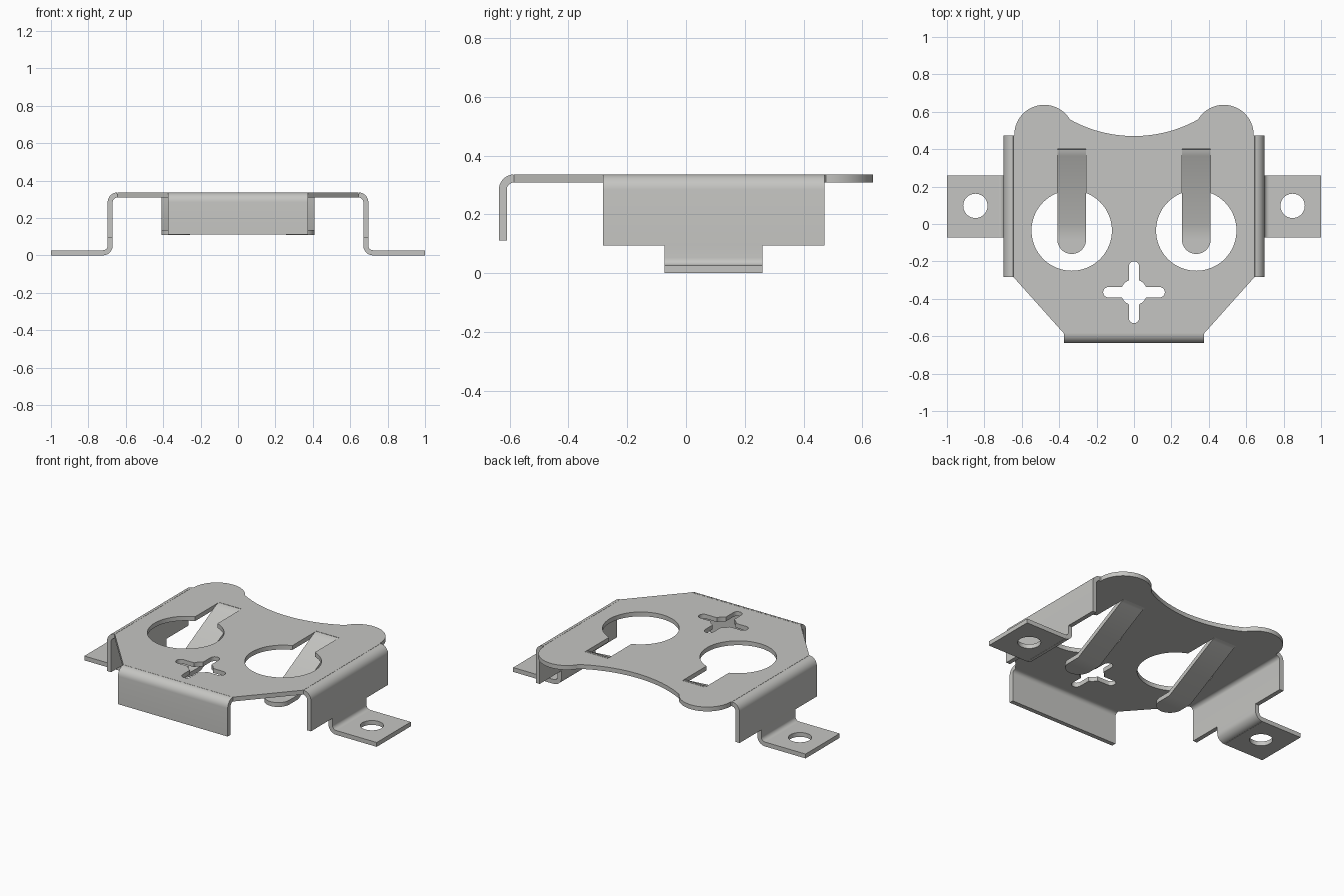
import bpy, bmesh, math
from math import sin, cos, radians

if "Cube" in bpy.data.objects:
    bpy.data.objects.remove(bpy.data.objects["Cube"], do_unlink=True)

T = 0.027                 # sheet thickness
MID = 0.336 - T / 2       # mid-height of the top plate
R = 0.0385                # centreline bend radius

steel = bpy.data.materials.new("grey steel")
steel.use_nodes = True
COLOR = (0.56, 0.56, 0.54, 1)
steel.diffuse_color = COLOR
steel.node_tree.nodes["Principled BSDF"].inputs["Base Color"].default_value = COLOR


def arc(cx, cy, r, a0, a1, n):
    """Points on a circle from angle a0 to a1 (degrees)."""
    angles = [radians(a0 + (a1 - a0) * i / n) for i in range(n + 1)]
    return [(cx + r * cos(a), cy + r * sin(a)) for a in angles]


def finish(ob, mirror):
    """Apply modifiers, weld, colour and shade one part."""
    bpy.context.collection.objects.link(ob)
    if mirror:
        ob.modifiers.new("Mirror", 'MIRROR').use_mirror_merge = False
    bpy.ops.object.select_all(action='DESELECT')
    ob.select_set(True)
    bpy.context.view_layer.objects.active = ob
    bpy.ops.object.convert(target='MESH')
    ob = bpy.context.view_layer.objects.active
    bm = bmesh.new()
    bm.from_mesh(ob.data)
    bmesh.ops.remove_doubles(bm, verts=bm.verts, dist=0.0001)
    bmesh.ops.recalc_face_normals(bm, faces=bm.faces)
    bm.to_mesh(ob.data)
    bm.free()
    ob.data.materials.clear()
    ob.data.materials.append(steel)
    bpy.ops.object.shade_smooth_by_angle(angle=radians(30))


def flat_sheet(name, outlines, z, mirror=False):
    """Flat sheet from an outer outline followed by hole outlines."""
    cu = bpy.data.curves.new(name, 'CURVE')
    cu.dimensions = '2D'
    cu.fill_mode = 'BOTH'
    cu.extrude = T / 2
    for pts in outlines:
        sp = cu.splines.new('POLY')
        sp.points.add(len(pts) - 1)
        for p, (x, y) in zip(sp.points, pts):
            p.co = (x, y, 0, 1)
        sp.use_cyclic_u = True
    ob = bpy.data.objects.new(name, cu)
    ob.location.z = z
    finish(ob, mirror)


def bent_strip(name, rows, mirror=False):
    """Bent sheet from rows of point pairs, thickened about its middle."""
    bm = bmesh.new()
    prev = None
    for a, b in rows:
        pair = bm.verts.new(a), bm.verts.new(b)
        if prev:
            bm.faces.new((prev[0], prev[1], pair[1], pair[0]))
        prev = pair
    bmesh.ops.recalc_face_normals(bm, faces=bm.faces)
    me = bpy.data.meshes.new(name)
    bm.to_mesh(me)
    bm.free()
    ob = bpy.data.objects.new(name, me)
    mod = ob.modifiers.new("Solidify", 'SOLIDIFY')
    mod.thickness = T
    mod.offset = 0
    mod.use_even_offset = True
    finish(ob, mirror)


# Top plate: rear lobes, scooped rear edge, chamfered front corners
right = [(0.375, -0.585), (0.645, -0.283), (0.645, 0.472)]
right += arc(0.48, 0.477, 0.16, 0, 149, 24)
half = math.degrees(math.asin(0.343 / 0.705))
scoop = arc(0, 0.47 + 0.705, 0.705, -90 + half, -90 - half, 24)[1:-1]
outline = right + scoop + [(-x, y) for x, y in reversed(right)]

# Keyhole openings: round hole joined to the slot the tongue is cut from
TX, TW = 0.333, 0.077
gap = math.degrees(math.asin(TW / 0.215))
keyhole = arc(TX, -0.035, 0.215, 90 + gap, 450 - gap, 56)
keyhole += [(TX + TW, 0.4), (TX - TW, 0.4)]

# Cross-shaped opening with rounded arms and a round centre
arm = arc(0.137, 0, 0.028, -90, 90, 10) + arc(0, 0, 0.07, 23.6, 66.4, 5)
cross = []
for k in range(4):
    c, s = cos(k * math.pi / 2), sin(k * math.pi / 2)
    cross += [(x * c - y * s, x * s + y * c - 0.365) for x, y in arm]

flat_sheet("top_plate",
           [outline, keyhole, [(-x, y) for x, y in keyhole], cross], MID)

# Front flange bent down from the plate
path = arc(-0.585, MID - R, R, 90, 180, 8) + [(-0.585 - R, 0.112)]
bent_strip("front_flange",
           [((-0.375, y, z), (0.375, y, z)) for y, z in path])

# Side walls bent down from the plate
WALL = 0.645 + R
path = arc(0.645, MID - R, R, 90, 0, 8) + [(WALL, 0.095)]
bent_strip("side_walls",
           [((x, -0.283, z), (x, 0.472, z)) for x, z in path], True)

# Narrow legs bending outward into the feet
path = [(WALL, 0.095)] + arc(WALL + R, T / 2 + R, R, 180, 270, 8)
bent_strip("legs",
           [((x, -0.073, z), (x, 0.26, z)) for x, z in path], True)

# Mounting feet with screw holes
x0 = WALL + R
foot = [(x0, -0.073), (1, -0.073), (1, 0.26), (x0, 0.26)]
flat_sheet("mounting_feet",
           [foot, arc(0.848, 0.097, 0.065, 0, 351, 39)], T / 2, True)

# Spring tongues sloping down to flat rounded tips
LOW = 0.1215
rows = [(0.4, MID, TW), (0.385, MID - 0.003, TW), (0.37, MID - 0.009, TW),
        (0.0, LOW, TW)]
for i in range(13):
    a = radians(90 * i / 12)
    rows.append((-0.083 - TW * sin(a), LOW, max(TW * cos(a), 0.003)))
bent_strip("spring_tongues",
           [((TX - w, y, z), (TX + w, y, z)) for y, z, w in rows], True)
